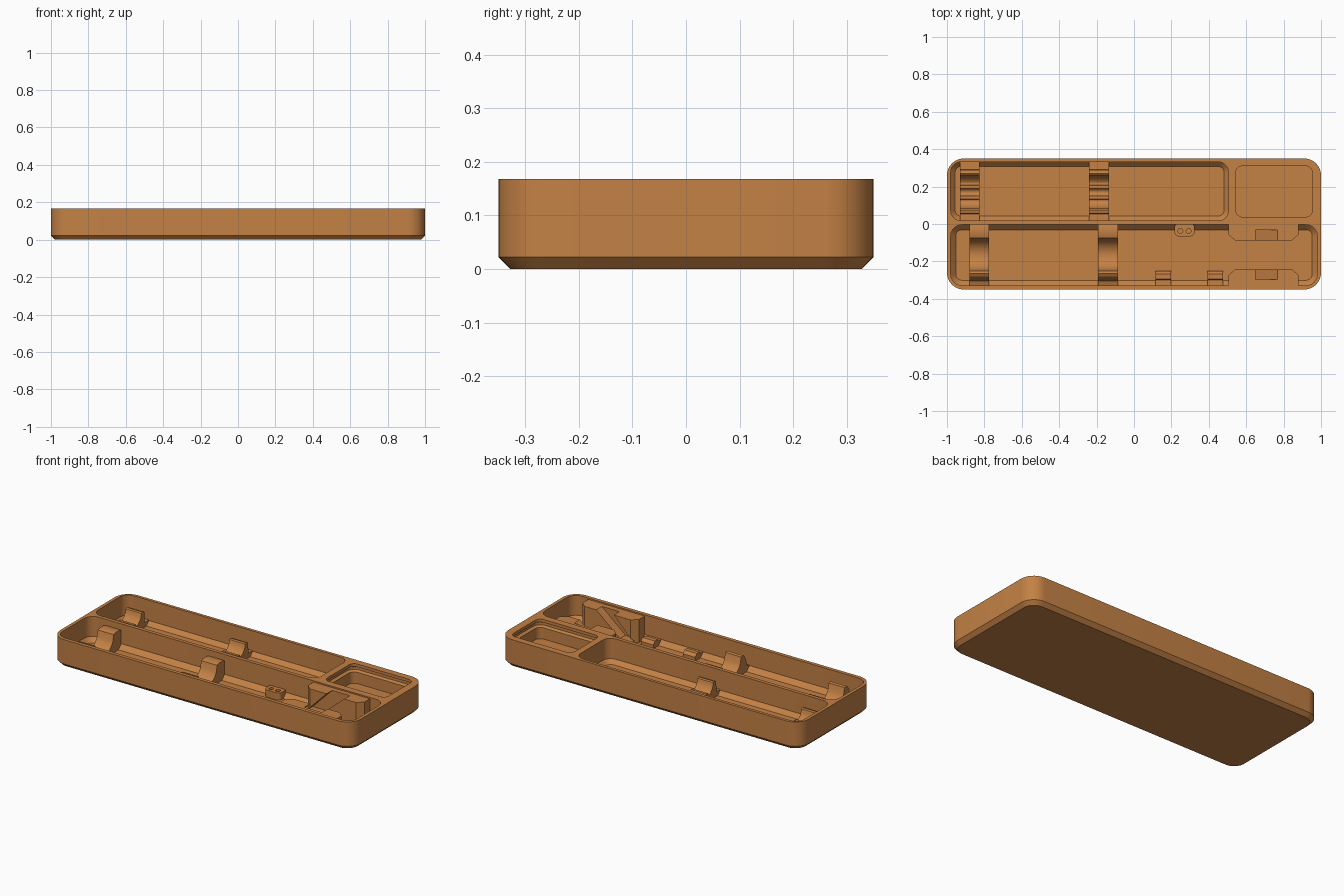
import bpy, bmesh, math

if "Cube" in bpy.data.objects:
    bpy.data.objects.remove(bpy.data.objects["Cube"])

wood = bpy.data.materials.new("warm brown")
wood.diffuse_color = (0.55, 0.22, 0.06, 1)
wood.use_nodes = True
wood.node_tree.nodes["Principled BSDF"].inputs["Base Color"].default_value = wood.diffuse_color


def make(name, bm):
    bmesh.ops.recalc_face_normals(bm, faces=bm.faces)
    me = bpy.data.meshes.new(name)
    bm.to_mesh(me)
    bm.free()
    ob = bpy.data.objects.new(name, me)
    bpy.context.collection.objects.link(ob)
    me.materials.append(wood)
    return ob


def skin(name, rings):
    """Join matching closed rings of points into a capped solid."""
    bm = bmesh.new()
    vs = [[bm.verts.new(p) for p in r] for r in rings]
    n = len(vs[0])
    for a, b in zip(vs, vs[1:]):
        for i in range(n):
            j = (i + 1) % n
            bm.faces.new((a[i], a[j], b[j], b[i]))
    bm.faces.new(vs[0][::-1])
    bm.faces.new(vs[-1])
    return make(name, bm)


def rounded(name, x0, x1, y0, y1, r, sections, seg=10):
    """Rounded rectangle stacked through (inset, z) sections."""
    rings = []
    for d, z in sections:
        q = max(r - d, 0.008)
        ring = []
        for k, (cx, cy) in enumerate([(x1 - d - q, y1 - d - q), (x0 + d + q, y1 - d - q),
                                      (x0 + d + q, y0 + d + q), (x1 - d - q, y0 + d + q)]):
            for i in range(seg + 1):
                a = math.pi / 2 * (k + i / seg)
                ring.append((cx + q * math.cos(a), cy + q * math.sin(a), z))
        rings.append(ring)
    return skin(name, rings)


def extrude_x(name, prof, x0, x1):
    return skin(name, [[(x, y, z) for y, z in prof] for x in (x0, x1)])


def extrude_y(name, prof, y0, y1):
    return skin(name, [[(x, y, z) for x, z in prof] for y in (y0, y1)])


def cut(ob, cutter):
    m = ob.modifiers.new("cut", 'BOOLEAN')
    m.operation, m.solver, m.object = 'DIFFERENCE', 'EXACT', cutter
    bpy.context.view_layer.objects.active = ob
    bpy.ops.object.modifier_apply(modifier=m.name)
    bpy.data.objects.remove(cutter)


def smooth(ob):
    bpy.ops.object.select_all(action='DESELECT')
    ob.select_set(True)
    bpy.context.view_layer.objects.active = ob
    bpy.ops.object.shade_smooth_by_angle(angle=math.radians(25))


def dip(ya, za, yb, zb, depth, n=12):
    """Hollow curve between two points."""
    return [(ya + (yb - ya) * i / n,
             za + (zb - za) * i / n - depth * math.sqrt(max(0, 1 - (2 * i / n - 1) ** 2)))
            for i in range(n + 1)]


TOP, FLOOR = 0.168, 0.022

# Tray body with bevelled underside
tray = rounded("tray", -1, 1, -0.35, 0.35, 0.09, [(0.022, 0), (0, 0.022), (0, TOP)])

# Long compartments with bevelled floors
cut(tray, rounded("cutter", -0.98, 0.505, 0.018, 0.332, 0.055,
                  [(0.024, FLOOR), (0, FLOOR + 0.024), (0, 0.2)]))
cut(tray, rounded("cutter", -0.98, 0.98, -0.328, -0.004, 0.06,
                  [(0.027, FLOOR), (0, FLOOR + 0.027), (0, 0.2)]))
# Small compartment with a groove under its lip
cut(tray, rounded("cutter", 0.545, 0.953, 0.038, 0.31, 0.035,
                  [(0, 0.05), (0, 0.118), (-0.016, 0.126), (-0.016, 0.142), (0, 0.15), (0, 0.2)]))
smooth(tray)

# Back cradles: two posts with a ridged hollow between
half = [(0.335, 0.01), (0.335, 0.05), (0.292, 0.05), (0.288, 0.115), (0.27, 0.12)]
back = half + dip(0.262, 0.115, 0.205, 0.072, 0.028) + dip(0.19, 0.072, 0.15, 0.072, 0.02)
back += dip(0.135, 0.072, 0.083, 0.115, 0.028) + [(0.345 - y, z) for y, z in half[::-1]]
for i, x in enumerate((-0.93, -0.24)):
    smooth(extrude_x(f"back_cradle_{i + 1}", back, x, x + 0.105))

# Front cradles: tall posts around a round saddle
front = [(0.0, 0.01), (0.0, 0.13), (-0.02, 0.136), (-0.06, 0.136)]
front += dip(-0.075, 0.13, -0.25, 0.13, 0.09, 18)
front += [(-0.265, 0.134), (-0.28, 0.125), (-0.295, 0.1), (-0.305, 0.06), (-0.333, 0.05), (-0.333, 0.01)]
for i, x in enumerate((-0.88, -0.192)):
    smooth(extrude_x(f"front_cradle_{i + 1}", front, x, x + 0.106))

# Small stepped rests along the front wall
rest = [(-0.333, 0.01), (-0.333, 0.05), (-0.3, 0.05), (-0.295, 0.062),
        (-0.268, 0.062), (-0.252, 0.045), (-0.252, 0.01)]
for i, x in enumerate((0.115, 0.394)):
    extrude_x(f"rest_{i + 1}", rest, x, x + 0.083)

# Bit holder with two round holes
holder = rounded("bit_holder", 0.217, 0.323, -0.066, 0.006, 0.022, [(0, 0.01), (0, 0.065)], 6)
for x in (0.248, 0.292):
    cut(holder, rounded("cutter", x - 0.013, x + 0.013, -0.05, -0.024, 0.013,
                        [(0, 0.04), (0, 0.09)], 5))
smooth(holder)

# Facing support blocks with a slanted slot, mirrored across the compartment
MID = -0.165
for name, s in (("back_block", 1), ("front_block", -1)):
    plan = [(0.505, 0.168), (0.505, 0.108), (0.54, 0.078), (0.845, 0.078), (0.88, 0.108), (0.88, 0.168)]
    block = skin(name, [[(x, MID + s * y, z) for x, y in plan] for z in (0.01, 0.16)])
    slot = [(0.52, 0.028), (0.61, 0.028), (0.815, 0.2), (0.69, 0.2)]
    cut(block, extrude_y("cutter", slot, MID + s * 0.05, MID + s * 0.132))
